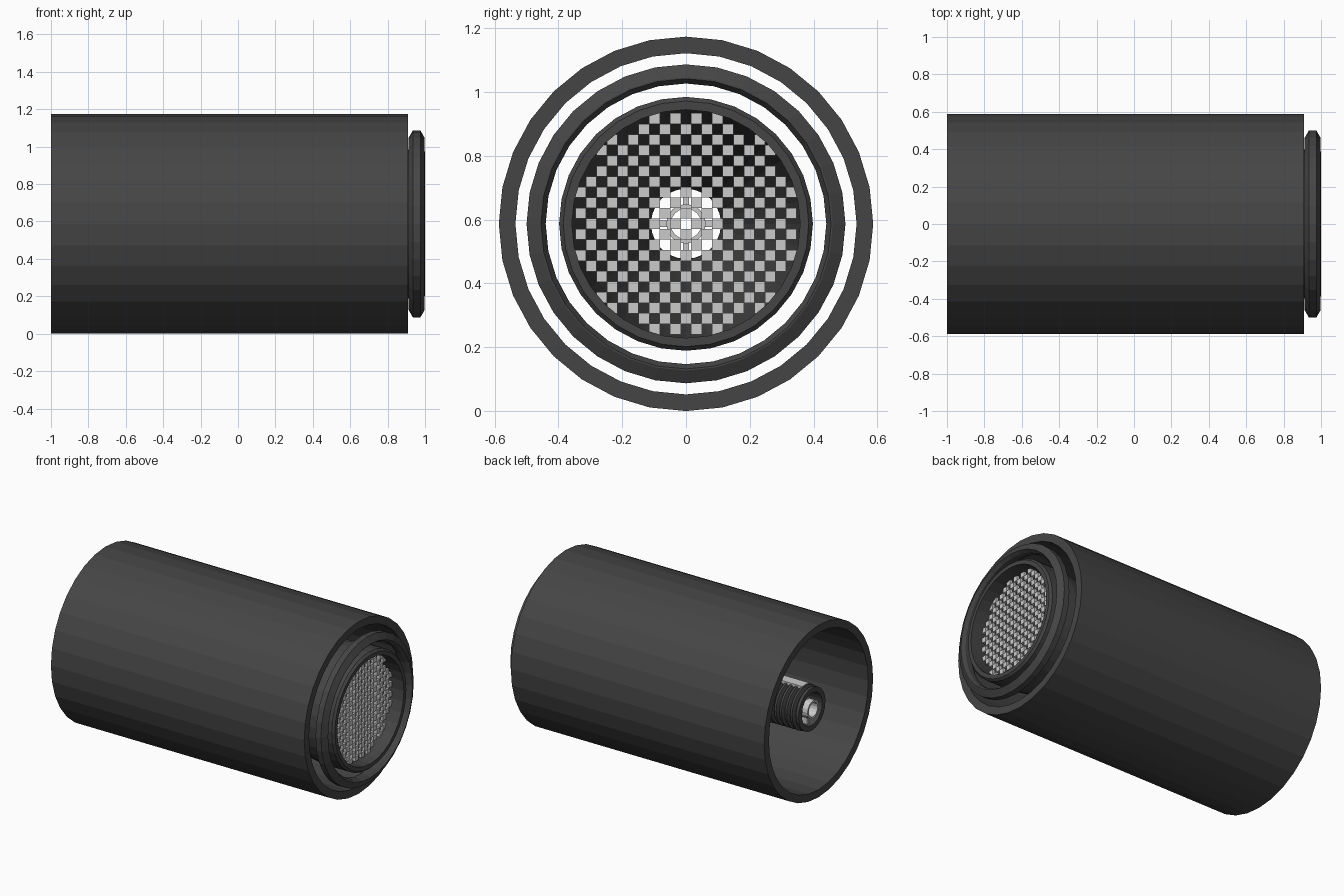
import bpy, bmesh, math
from mathutils import Matrix, Vector

if "Cube" in bpy.data.objects:
    bpy.data.objects.remove(bpy.data.objects["Cube"])

CZ = 0.587      # height of the shared axis
SIDES = 32

dark = bpy.data.materials.new("dark_metal")
dark.diffuse_color = (0.06, 0.06, 0.06, 1)
dark.use_nodes = True
dark.node_tree.nodes["Principled BSDF"].inputs["Base Color"].default_value = dark.diffuse_color


def finish(bm, name, mat=None):
    bmesh.ops.recalc_face_normals(bm, faces=bm.faces)
    me = bpy.data.meshes.new(name)
    bm.to_mesh(me)
    bm.free()
    ob = bpy.data.objects.new(name, me)
    bpy.context.collection.objects.link(ob)
    if mat:
        me.materials.append(mat)
    return ob


def lathe(name, profile, mat=None, sides=SIDES):
    """Closed (x, radius) section turned around the x axis."""
    bm = bmesh.new()
    rings = []
    for k in range(sides):
        a = 2 * math.pi * k / sides
        rings.append([bm.verts.new((x, r * math.sin(a), CZ + r * math.cos(a)))
                      for x, r in profile])
    n = len(profile)
    for k in range(sides):
        p, q = rings[k], rings[(k + 1) % sides]
        for i in range(n):
            j = (i + 1) % n
            bm.faces.new((p[i], p[j], q[j], q[i]))
    return finish(bm, name, mat)


def add_box(bm, centre, size):
    m = Matrix.Translation(Vector(centre)) @ Matrix.Diagonal((*size, 1))
    bmesh.ops.create_cube(bm, size=1, matrix=m)


# outer housing, open at both ends
lathe("housing", [(-1, 0.587), (0.91, 0.587), (0.91, 0.535), (-1, 0.535)], dark)

# chamfered ring at the mouth
lathe("front_ring", [(0.912, 0.455), (0.912, 0.46), (0.935, 0.5), (0.975, 0.5),
                     (0.998, 0.46), (0.998, 0.455), (0.975, 0.44), (0.935, 0.44)], dark)

# inner lamp shell: rim, straight collar, taper down to the neck
lathe("lamp_shell", [(1.0, 0.385), (0.985, 0.398), (0.80, 0.398), (0.55, 0.36),
                     (-0.45, 0.17), (-0.68, 0.14), (-0.68, 0.11), (-0.45, 0.14),
                     (0.55, 0.33), (0.80, 0.358), (1.0, 0.358)], dark)

# threaded base
thread = []
for i in range(6):
    x = -0.68 - i * 0.04
    thread += [(x, 0.125), (x - 0.01, 0.15), (x - 0.025, 0.15), (x - 0.035, 0.125)]
lathe("threaded_base", thread + [(-0.93, 0.145), (-0.95, 0.145), (-0.95, 0.11), (-0.68, 0.11)], dark, 24)

# contact tube in the base with its spokes
lathe("contact_tube", [(-0.96, 0.062), (-0.80, 0.062), (-0.80, 0.048), (-0.96, 0.048)], None, 16)
bm = bmesh.new()
for s in (-1, 1):
    add_box(bm, (-0.87, 0, CZ + s * 0.086), (0.1, 0.02, 0.054))
    add_box(bm, (-0.87, s * 0.086, CZ), (0.1, 0.054, 0.02))
finish(bm, "contact_spokes")

# pale key along the top of the base
bm = bmesh.new()
add_box(bm, (-0.79, 0, CZ + 0.145), (0.22, 0.07, 0.02))
finish(bm, "base_key")

# chequered grille: alternate cells of a square grid inside the rim
P = 0.033
bm = bmesh.new()
for i in range(-11, 12):
    for j in range(-11, 12):
        if (i + j) % 2 and math.hypot(i, j) * P < 0.352:
            add_box(bm, (0.91, i * P, CZ + j * P), (0.02, P * 1.02, P * 1.02))
finish(bm, "grille")
